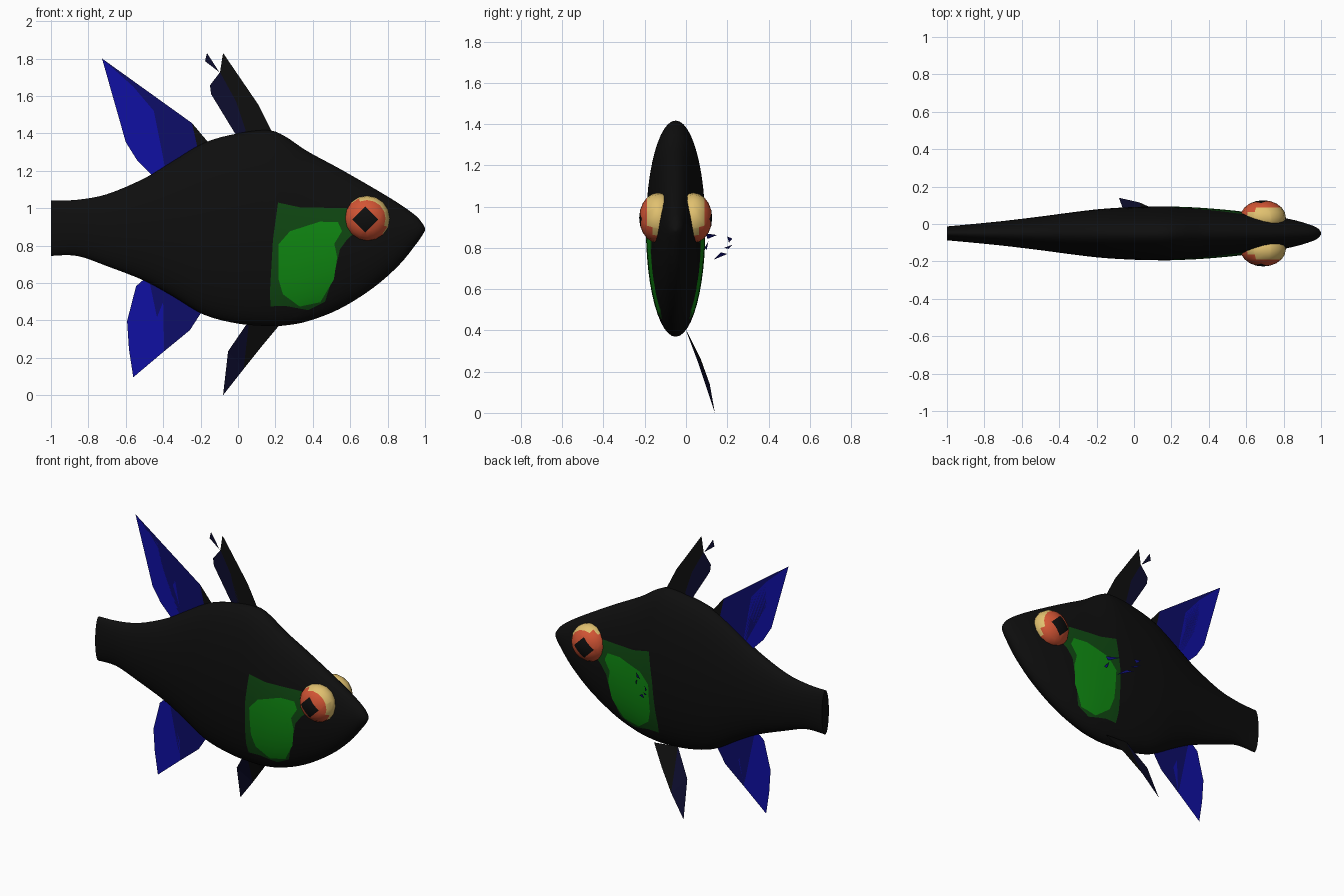
import bpy, bmesh, math
from mathutils import Matrix, Vector

if "Cube" in bpy.data.objects:
    bpy.data.objects.remove(bpy.data.objects["Cube"])

MID = -0.05  # y of the fish's symmetry plane

COLOURS = {
    "black": (0.0045, 0.0045, 0.0045), "dark green": (0.005, 0.065, 0.006),
    "bright green": (0.005, 0.25, 0.006), "bright blue": (0.005, 0.005, 0.36),
    "dark blue": (0.004, 0.004, 0.14), "navy": (0.004, 0.004, 0.028),
    "orange": (0.65, 0.09, 0.035), "sand": (0.75, 0.53, 0.16)}
MATS = {}
for label, rgb in COLOURS.items():
    MATS[label] = bpy.data.materials.new(label)
    MATS[label].diffuse_color = (*rgb, 1)
INDEX = {label: i for i, label in enumerate(COLOURS)}


def finish(name, bm, smooth=True):
    mesh = bpy.data.meshes.new(name)
    bm.to_mesh(mesh)
    bm.free()
    for m in MATS.values():
        mesh.materials.append(m)
    if smooth:
        mesh.shade_smooth()
        mesh.set_sharp_from_angle(angle=math.radians(50))
    obj = bpy.data.objects.new(name, mesh)
    bpy.context.collection.objects.link(obj)
    return obj


def inside(x, z, poly):
    hit = False
    for (x1, z1), (x2, z2) in zip(poly, poly[1:] + poly[:1]):
        if (z1 > z) != (z2 > z) and x < (x2 - x1) * (z - z1) / (z2 - z1) + x1:
            hit = not hit
    return hit


def paint(bm, poly, colour, margin=0.06):
    """Cut an x-z outline through the mesh and colour the faces within it."""
    for (x1, z1), (x2, z2) in zip(poly, poly[1:] + poly[:1]):
        near = []
        for f in bm.faces:
            c = f.calc_center_median()
            if (min(x1, x2) - margin < c.x < max(x1, x2) + margin
                    and min(z1, z2) - margin < c.z < max(z1, z2) + margin):
                near.append(f)
        geom = set(near)
        for f in near:
            geom.update(f.edges)
            geom.update(f.verts)
        bmesh.ops.bisect_plane(bm, geom=list(geom), dist=1e-5, plane_co=(x1, 0, z1),
                               plane_no=Vector((z2 - z1, 0, x1 - x2)).normalized())
    for f in bm.faces:
        c = f.calc_center_median()
        if inside(c.x, c.z, poly):
            f.material_index = INDEX[colour]


def catmull(a, b, c, d, t):
    return [0.5 * (2 * q + (r - p) * t + (2 * p - 5 * q + 4 * r - s) * t * t
                   + (3 * q - p - 3 * r + s) * t ** 3) for p, q, r, s in zip(a, b, c, d)]


# Body: elliptical rings along x (x, top z, bottom z, half width)
stations = [
    (-1.0, 1.04, 0.745, 0.037), (-0.86, 1.045, 0.745, 0.05), (-0.7, 1.075, 0.69, 0.066),
    (-0.5, 1.16, 0.612, 0.09), (-0.35, 1.25, 0.53, 0.11), (-0.18, 1.35, 0.43, 0.13),
    (0.0, 1.4, 0.383, 0.141), (0.16, 1.417, 0.37, 0.144), (0.25, 1.385, 0.373, 0.142),
    (0.37, 1.305, 0.395, 0.136), (0.54, 1.213, 0.46, 0.121), (0.72, 1.11, 0.572, 0.098),
    (0.86, 1.025, 0.695, 0.07), (0.95, 0.96, 0.805, 0.043), (0.985, 0.92, 0.855, 0.025),
    (1.0, 0.893, 0.88, 0.006)]
SIDES, STEPS = 48, 4
rows = []
for i in range(len(stations) - 1):
    quad = [stations[max(0, min(len(stations) - 1, i + k))] for k in (-1, 0, 1, 2)]
    rows += [catmull(*quad, s / STEPS) for s in range(STEPS)]
rows.append(stations[-1])

bm = bmesh.new()
rings = []
for x, top, low, half in rows:
    ring = []
    for k in range(SIDES):
        a = math.tau * k / SIDES
        ring.append(bm.verts.new((x, MID + half * math.cos(a),
                                  (top + low) / 2 + (top - low) / 2 * math.sin(a))))
    rings.append(ring)
for r0, r1 in zip(rings, rings[1:]):
    for k in range(SIDES):
        n = (k + 1) % SIDES
        bm.faces.new((r0[k], r0[n], r1[n], r1[k]))
bm.faces.new(rings[0])
bm.faces.new(rings[-1])
bmesh.ops.recalc_face_normals(bm, faces=bm.faces[:])

# Gill patches, cut through both flanks
paint(bm, [(0.214, 1.03), (0.33, 1.005), (0.58, 1.0), (0.66, 0.9), (0.585, 0.835),
           (0.545, 0.78), (0.52, 0.67), (0.465, 0.5), (0.375, 0.455), (0.25, 0.478),
           (0.175, 0.475), (0.17, 0.54), (0.187, 0.834)], "dark green")
paint(bm, [(0.278, 0.877), (0.438, 0.928), (0.535, 0.925), (0.556, 0.877), (0.515, 0.81),
           (0.53, 0.738), (0.513, 0.62), (0.44, 0.497), (0.33, 0.474), (0.24, 0.54),
           (0.217, 0.62), (0.217, 0.807)], "bright green")
finish("body", bm)

# Eyes: flattened spheres with a sand rim facing up and forward, and a diamond pupil
for name, side in (("eye_right", -1), ("eye_left", 1)):
    bm = bmesh.new()
    bmesh.ops.create_uvsphere(bm, u_segments=16, v_segments=10, radius=1,
                              matrix=Matrix.Rotation(math.pi / 2, 4, 'X'))
    for f in bm.faces:
        c = f.calc_center_median()
        rim = c.y * side < 0.5 and c.x + c.z > 0.25
        f.material_index = INDEX["sand" if rim else "orange"]
    bm.transform(Matrix.Translation((0.69, MID + side * 0.085, 0.945))
                 @ Matrix.Diagonal((0.122, 0.092, 0.122, 1)))
    paint(bm, [(0.61, 0.94), (0.68, 1.01), (0.75, 0.94), (0.68, 0.87)], "black")
    finish(name, bm)


def fin(name, *panels):
    """Paper-thin fin made of coloured panels; 2D points lie in the middle plane."""
    bm = bmesh.new()
    for colour, pts in panels:
        verts = [bm.verts.new(p if len(p) == 3 else (p[0], MID, p[1])) for p in pts]
        bm.faces.new(verts).material_index = INDEX[colour]
    bmesh.ops.triangulate(bm, faces=bm.faces[:])
    finish(name, bm, smooth=False)


# Middle fins
fin("rear_dorsal_fin",
    ("bright blue", [(-0.727, 1.80), (-0.64, 1.65), (-0.6, 1.353), (-0.54, 1.257),
                     (-0.465, 1.18), (-0.38, 1.15), (-0.4, 1.27), (-0.45, 1.4),
                     (-0.45, 1.52), (-0.56, 1.65)]),
    ("dark blue", [(-0.727, 1.80), (-0.56, 1.65), (-0.45, 1.52), (-0.45, 1.4), (-0.4, 1.27),
                   (-0.38, 1.15), (-0.2, 1.25), (-0.26, 1.38), (-0.246, 1.455)]),
    ("black", [(-0.246, 1.455), (-0.26, 1.38), (-0.2, 1.25), (-0.12, 1.3), (-0.16, 1.353)]))
fin("anal_fin",
    ("bright blue", [(-0.48, 0.64), (-0.545, 0.583), (-0.593, 0.396), (-0.583, 0.246),
                     (-0.56, 0.096), (-0.395, 0.235), (-0.355, 0.4), (-0.4, 0.5)]),
    ("dark blue", [(-0.48, 0.64), (-0.4, 0.5), (-0.355, 0.4), (-0.395, 0.235),
                   (-0.257, 0.348), (-0.198, 0.44), (-0.2, 0.55)]))
fin("front_dorsal_fin",
    ("navy", [(-0.096, 1.727), (-0.15, 1.657), (-0.144, 1.61), (-0.016, 1.40),
              (0.04, 1.35), (0.04, 1.42), (-0.01, 1.57)]),
    ("black", [(-0.08, 1.83), (-0.096, 1.727), (-0.01, 1.57), (0.04, 1.42), (0.04, 1.35),
               (0.18, 1.38), (0.176, 1.42), (0.107, 1.556)]),
    ("navy", [(-0.166, 1.83), (-0.176, 1.786), (-0.1, 1.727)]))

# Single pelvic fin, sweeping down and outward
fin("pelvic_fin",
    ("navy", [(0.06, 0.0, 0.40), (-0.053, 0.062, 0.235), (-0.08, 0.14, 0.0),
              (0.03, 0.115, 0.14)]),
    ("black", [(0.06, 0.0, 0.40), (0.03, 0.115, 0.14), (0.13, 0.07, 0.265),
               (0.23, 0.01, 0.385)]))

# Ragged scraps of the pectoral fin, all in one slanted plane (y, z)
scraps = [[(0.095, 0.87), (0.15, 0.862), (0.105, 0.843)],
          [(0.2, 0.855), (0.225, 0.845), (0.208, 0.825)],
          [(0.185, 0.8), (0.225, 0.815), (0.205, 0.795)],
          [(0.135, 0.743), (0.2, 0.77), (0.17, 0.778)],
          [(0.09, 0.8), (0.108, 0.83), (0.1, 0.79)]]
fin("pectoral_fin", *[("dark blue", [(0.305 - (y - 0.095) * 1.31, y, z) for y, z in tri])
                      for tri in scraps])

for m in bpy.data.materials:
    if m.users and not m.is_grease_pencil:
        m.use_nodes = True
        m.node_tree.nodes["Principled BSDF"].inputs["Base Color"].default_value = m.diffuse_color
